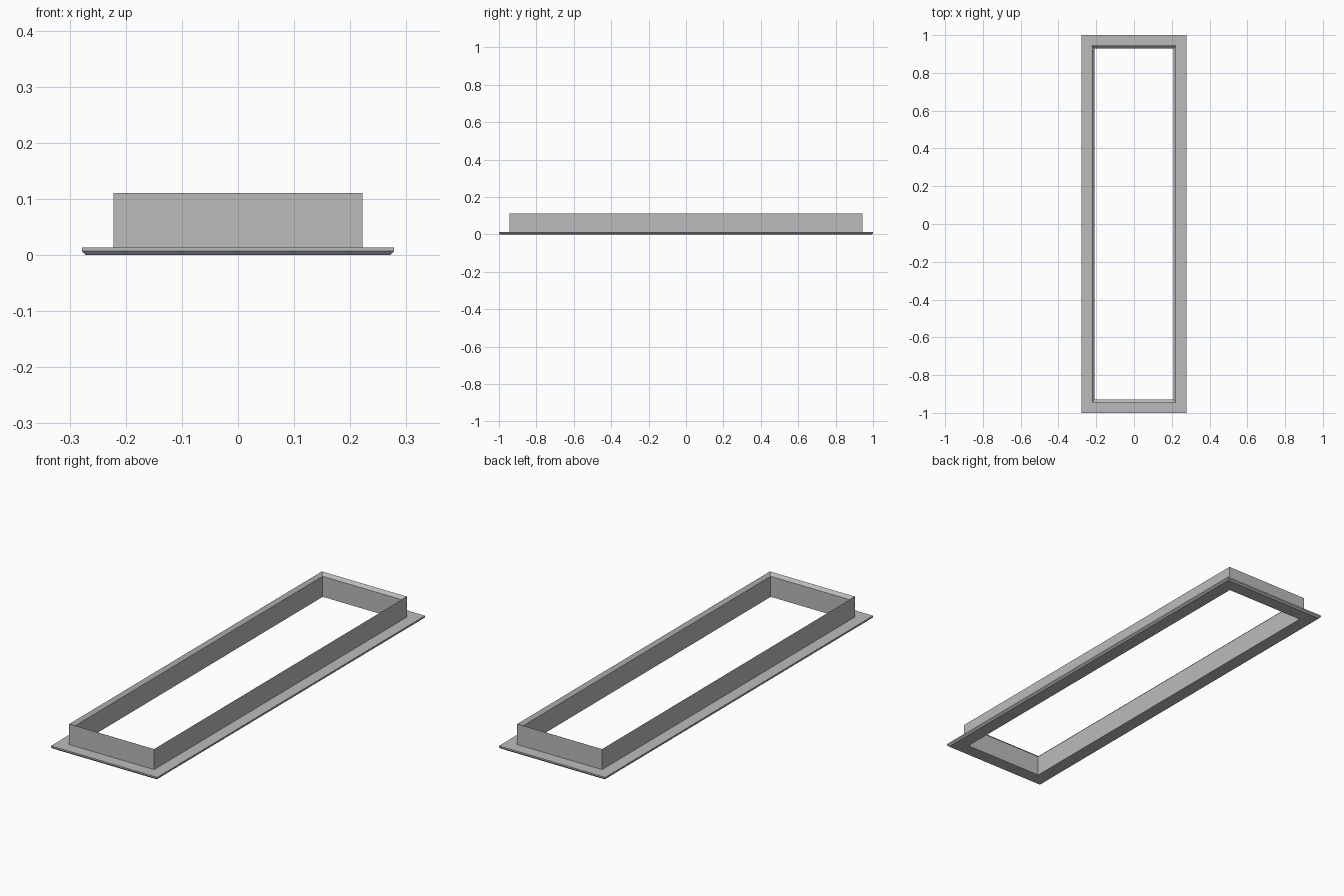
import bpy
import bmesh

cube = bpy.data.objects.get("Cube")
if cube:
    bpy.data.objects.remove(cube, do_unlink=True)

# Plain grey finish
grey = bpy.data.materials.new("plain_grey")
grey.use_nodes = True
colour = (0.5, 0.5, 0.5, 1)
grey.diffuse_color = colour
grey.node_tree.nodes["Principled BSDF"].inputs["Base Color"].default_value = colour

HALF_X, HALF_Y = 0.278, 1.0
LIP = 0.014             # flange thickness and collar wall thickness
BEVEL = 0.007           # bevel under the flange rim
FLANGE = 0.056          # flange width outside the collar
HEIGHT = 0.111
INNER = FLANGE + LIP

# Cross-section as (inset from the rim, height)
profile = [
    (BEVEL, 0), (0, BEVEL), (0, LIP), (FLANGE, LIP),
    (FLANGE, HEIGHT), (INNER, HEIGHT - LIP), (INNER, 0),
]

# Mitred frame: the cross-section carried around the four corners
bm = bmesh.new()
rings = [
    [bm.verts.new((sx * (HALF_X - d), sy * (HALF_Y - d), z)) for d, z in profile]
    for sx, sy in ((-1, -1), (1, -1), (1, 1), (-1, 1))
]
for i, ring in enumerate(rings):
    after = rings[(i + 1) % len(rings)]
    for j in range(len(profile)):
        k = (j + 1) % len(profile)
        bm.faces.new((ring[j], after[j], after[k], ring[k]))
bmesh.ops.recalc_face_normals(bm, faces=bm.faces)

mesh = bpy.data.meshes.new("flanged_frame")
bm.to_mesh(mesh)
bm.free()
mesh.materials.append(grey)
bpy.context.collection.objects.link(bpy.data.objects.new("flanged_frame", mesh))
